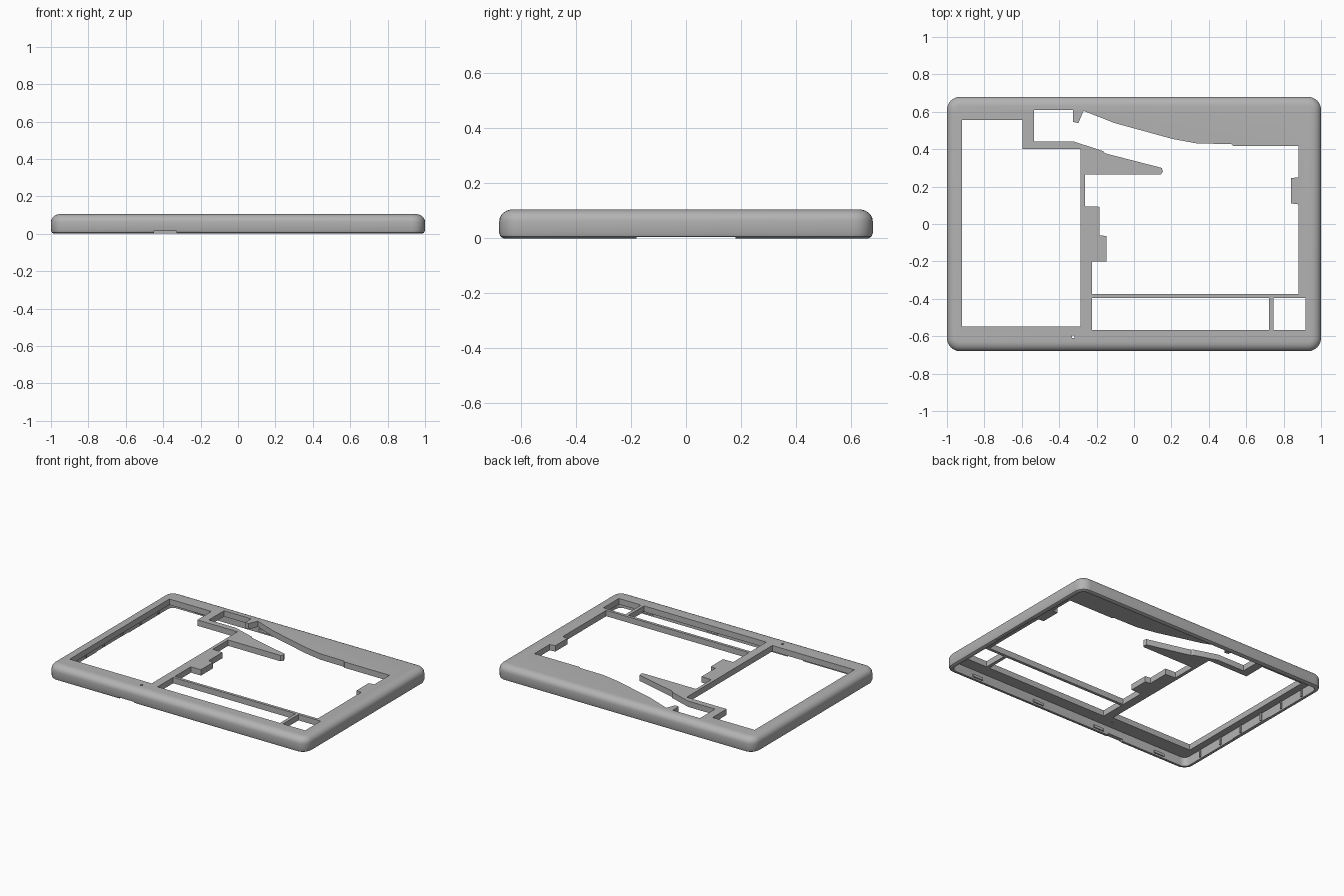
import bpy
import bmesh
from math import sin, cos, pi

if "Cube" in bpy.data.objects:
    bpy.data.objects.remove(bpy.data.objects["Cube"], do_unlink=True)

HALF_X, HALF_Y, TOP = 1.0, 0.68, 0.105
CEILING = 0.064     # underside of the top plate
WALL = 0.03         # thickness of the outer wall
CORNER = 0.07       # plan radius of the corners

grey = bpy.data.materials.new("plain grey")
grey.use_nodes = True
colour = (0.45, 0.45, 0.45, 1)
grey.diffuse_color = colour
grey.node_tree.nodes["Principled BSDF"].inputs["Base Color"].default_value = colour


def make_object(name, bm):
    bmesh.ops.recalc_face_normals(bm, faces=bm.faces)
    mesh = bpy.data.meshes.new(name)
    bm.to_mesh(mesh)
    bm.free()
    mesh.materials.append(grey)
    obj = bpy.data.objects.new(name, mesh)
    bpy.context.collection.objects.link(obj)
    return obj


def rounded_ring(bm, inset, z, steps=6):
    """One closed loop of vertices around the frame."""
    radius = max(CORNER - inset, 0.015)
    cx, cy = HALF_X - inset - radius, HALF_Y - inset - radius
    ring = []
    for quarter, (sx, sy) in enumerate([(1, 1), (-1, 1), (-1, -1), (1, -1)]):
        for i in range(steps + 1):
            a = (quarter + i / steps) * pi / 2
            ring.append(bm.verts.new((sx * cx + radius * cos(a),
                                      sy * cy + radius * sin(a), z)))
    return ring


def add_prism(bm, outline, low, high):
    bottom = [bm.verts.new((x, y, low)) for x, y in outline]
    top = [bm.verts.new((x, y, high)) for x, y in outline]
    bm.faces.new(bottom)
    bm.faces.new(top)
    count = len(outline)
    for i in range(count):
        j = (i + 1) % count
        bm.faces.new((bottom[i], bottom[j], top[j], top[i]))


def rectangle(x1, x2, y1, y2):
    return [(x1, y1), (x2, y1), (x2, y2), (x1, y2)]


# Hollow tray: profile from the ceiling, down the inner wall, round the outside
profile = [(WALL, CEILING), (WALL, 0), (0.016, 0), (0.005, 0.006), (0, 0.018)]
ROUND_W, ROUND_H, ROUND_STEPS = 0.05, 0.042, 7
for i in range(ROUND_STEPS + 1):
    a = i / ROUND_STEPS * pi / 2
    profile.append((ROUND_W * (1 - cos(a)), TOP - ROUND_H * (1 - sin(a))))

bm = bmesh.new()
rings = [rounded_ring(bm, inset, z) for inset, z in profile]
for lower, upper in zip(rings, rings[1:]):
    for i in range(len(lower)):
        j = (i + 1) % len(lower)
        bm.faces.new((lower[i], lower[j], upper[j], upper[i]))
bm.faces.new(rings[0])
bm.faces.new(rings[-1])
frame = make_object("top_frame", bm)

# Openings through the plate
side_opening = [(-0.92, 0.555), (-0.595, 0.555), (-0.595, 0.4),
                (-0.285, 0.4), (-0.285, -0.547), (-0.92, -0.547)]
main_opening = [
    (-0.535, 0.61), (-0.325, 0.61), (-0.325, 0.545), (-0.297, 0.54),
    (-0.27, 0.605), (-0.105, 0.54), (0.205, 0.455), (0.34, 0.43),
    (0.52, 0.428), (0.53, 0.418), (0.88, 0.418), (0.88, 0.25),
    (0.84, 0.245), (0.84, 0.11), (0.88, 0.105), (0.88, -0.375),
    (-0.225, -0.375), (-0.225, -0.2), (-0.147, -0.2), (-0.147, -0.065),
    (-0.185, -0.06), (-0.185, 0.092), (-0.262, 0.095), (-0.262, 0.265),
    (0.143, 0.265), (0.155, 0.28), (0.148, 0.3), (-0.155, 0.378),
    (-0.165, 0.39), (-0.325, 0.442), (-0.535, 0.442)]
front_slot = rectangle(-0.225, 0.722, -0.567, -0.395)
corner_window = rectangle(0.745, 0.917, -0.567, -0.395)
pin_hole = rectangle(-0.332, -0.318, -0.61, -0.596)

bm = bmesh.new()
for outline in (side_opening, main_opening, front_slot, corner_window, pin_hole):
    add_prism(bm, outline, 0.03, 0.2)

# Shallow notches in the bottom edge of the walls
add_prism(bm, rectangle(-0.45, -0.33, -0.75, -0.645), -0.05, 0.014)
for side in (-1, 1):
    add_prism(bm, rectangle(side - 0.035, side + 0.035, -0.18, 0.18), -0.05, 0.004)
cutter = make_object("opening_cutter", bm)
cutter.hide_render = True

cut = frame.modifiers.new("openings", "BOOLEAN")
cut.operation = "DIFFERENCE"
cut.solver = "EXACT"
cut.object = cutter
bpy.context.view_layer.objects.active = frame
frame.select_set(True)
bpy.ops.object.modifier_apply(modifier=cut.name)
bpy.data.objects.remove(cutter, do_unlink=True)
bpy.ops.object.shade_smooth_by_angle(angle=pi / 6)

# Small snap ribs along the inside of the walls
bm = bmesh.new()
RIB, DEPTH = 0.006, 0.008
for side in (-1, 1):
    inner_x, inner_y = side * (HALF_X - WALL), side * (HALF_Y - WALL)
    for i in range(6):
        y = -0.5 + i * 0.2
        add_prism(bm, rectangle(inner_x - DEPTH, inner_x + DEPTH, y - RIB, y + RIB),
                  0.01, CEILING + 0.01)
    for x in (-0.75, -0.25, 0.25, 0.75):
        add_prism(bm, rectangle(x - 0.04, x + 0.04, inner_y - DEPTH, inner_y + DEPTH),
                  0.012, 0.03)
make_object("snap_ribs", bm)
